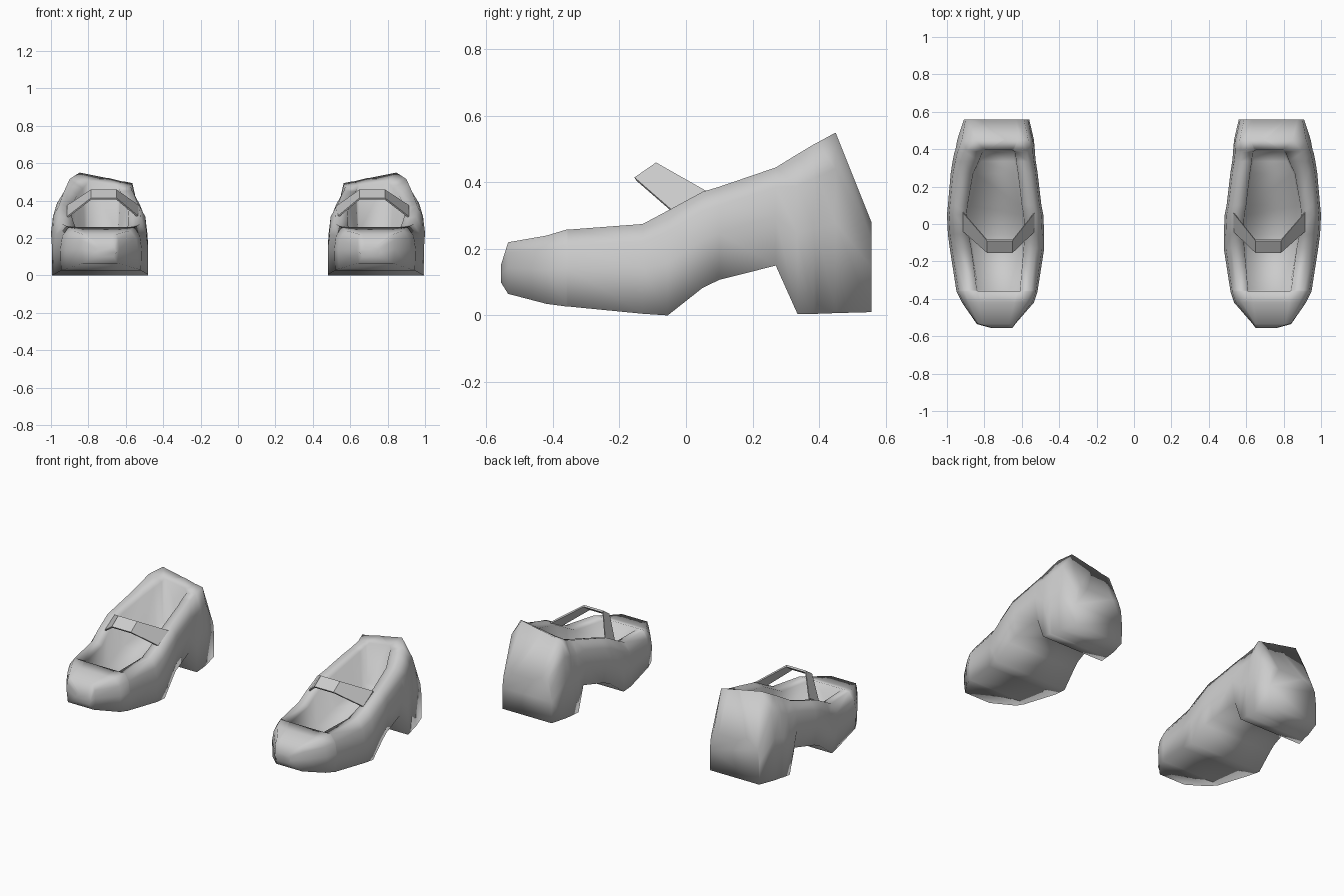
import bpy
import bmesh
from mathutils import Vector

cube = bpy.data.objects.get("Cube")
if cube:
    bpy.data.objects.remove(cube, do_unlink=True)

grey = bpy.data.materials.new("soft_grey")
grey.use_nodes = True
colour = (0.6, 0.6, 0.6, 1)
grey.diffuse_color = colour
grey.node_tree.nodes["Principled BSDF"].inputs["Base Color"].default_value = colour


def make_pair(name, bm, smooth):
    """Turn a bmesh into an object, mirrored to make the other shoe."""
    bmesh.ops.remove_doubles(bm, verts=bm.verts, dist=0.0005)
    bmesh.ops.recalc_face_normals(bm, faces=bm.faces)
    for face in bm.faces:
        face.smooth = smooth
    mesh = bpy.data.meshes.new(name)
    bm.to_mesh(mesh)
    bm.free()
    mesh.materials.append(grey)
    obj = bpy.data.objects.new(name, mesh)
    bpy.context.collection.objects.link(obj)
    obj.modifiers.new("other_shoe", "MIRROR").use_mirror_merge = False
    return obj


def loft(bm, rings):
    """Join closed rings of points into a capped solid."""
    loops = [[bm.verts.new(p) for p in ring] for ring in rings]
    for a, b in zip(loops, loops[1:]):
        for i in range(len(a)):
            j = (i + 1) % len(a)
            bm.faces.new((a[i], a[j], b[j], b[i]))
    bm.faces.new(loops[0])
    bm.faces.new(loops[-1])


def section(y, x_in, x_out, base, top, open_in, open_out, floor):
    """Cross-section of the shoe: sole, sides, rolled rim and insole."""
    # the collar slopes down to its inner side towards the heel
    slope = 0.2 * min(max((y - 0.25) / 0.2, 0), 1) if y < 0.5 else 0
    peak = x_out + 0.4 * (open_out - x_out)

    def side(x, opening, inward):
        shoulder = x + 0.4 * (opening - x)
        rim = top - slope * (peak - shoulder)
        lip = top - slope * (peak - opening) - (0.015 if floor else 0)
        return [(x + inward * 0.15 * base, y, base),
                (x, y, base + 0.5 * (rim - base)),
                (x + 0.1 * (opening - x), y, base + 0.8 * (rim - base)),
                (shoulder, y, rim),
                (opening, y, min(lip, top)),
                (opening + inward * 0.01, y, floor if floor else min(lip, top))]
    return side(x_in, open_in, 1) + side(x_out, open_out, -1)[::-1]


# Shoe body from toe to heel:
# y, inner x, outer x, sole z, top z, opening inner x, opening outer x, insole z
stations = [
    (-0.557, 0.65, 0.76, 0.1, 0.15, 0.68, 0.73, 0),
    (-0.535, 0.635, 0.84, 0.065, 0.22, 0.67, 0.81, 0),
    (-0.42, 0.535, 0.92, 0.035, 0.24, 0.64, 0.83, 0),
    (-0.36, 0.515, 0.95, 0.027, 0.258, 0.61, 0.84, 0),
    (-0.355, 0.515, 0.95, 0.027, 0.258, 0.61, 0.84, 0.13),
    (-0.13, 0.48, 0.985, 0.005, 0.275, 0.59, 0.87, 0.1),
    (-0.055, 0.48, 0.995, 0, 0.315, 0.585, 0.885, 0.11),
    (0.05, 0.485, 1.0, 0.083, 0.372, 0.59, 0.895, 0.15),
    (0.1, 0.495, 0.995, 0.107, 0.387, 0.6, 0.89, 0.17),
    (0.27, 0.515, 0.98, 0.15, 0.445, 0.62, 0.86, 0.22),
    (0.335, 0.525, 0.97, 0.005, 0.485, 0.63, 0.83, 0.22),
    (0.385, 0.53, 0.96, 0.005, 0.515, 0.635, 0.81, 0.23),
    (0.395, 0.53, 0.955, 0.005, 0.52, 0.64, 0.8, 0),
    (0.45, 0.535, 0.945, 0.007, 0.55, 0.61, 0.7, 0),
    (0.558, 0.56, 0.91, 0.01, 0.28, 0.63, 0.82, 0),
]
body = bmesh.new()
loft(body, [section(*s) for s in stations])
make_pair("shoe_body", body, True)

# Strap: flat band arching over the instep
strap = bmesh.new()
thickness = Vector((0, 0.006, -0.01))
path = [(0.53, 0), (0.65, 1), (0.785, 1), (0.915, 0)]
rings = []
for x, rise in path:
    front = Vector((x, -0.04, 0.315)).lerp(Vector((x, -0.155, 0.415)), rise)
    back = Vector((x, 0.06, 0.375)).lerp(Vector((x, -0.09, 0.46)), rise)
    rings.append([front, back, back + thickness, front + thickness])
loft(strap, rings)
make_pair("instep_strap", strap, False)
